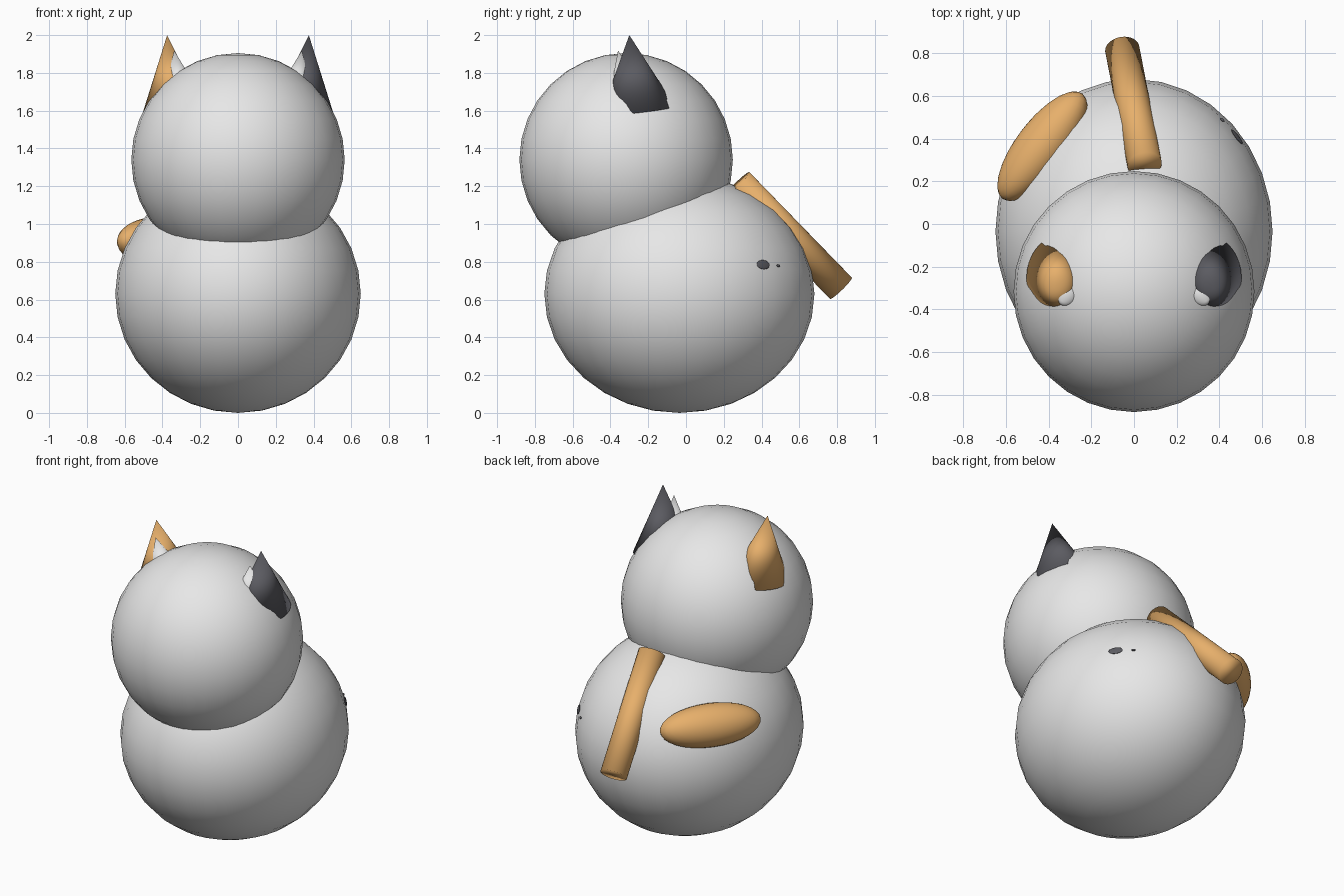
import bpy
import bmesh
from mathutils import Matrix, Vector

if "Cube" in bpy.data.objects:
    bpy.data.objects.remove(bpy.data.objects["Cube"])


def material(name, rgb):
    m = bpy.data.materials.new(name)
    m.diffuse_color = (*rgb, 1.0)
    m.use_nodes = True
    m.node_tree.nodes["Principled BSDF"].inputs["Base Color"].default_value = m.diffuse_color
    return m


GREY = material("light_grey", (0.8, 0.8, 0.8))
ORANGE = material("orange_fur", (0.87, 0.47, 0.16))
DARK = material("dark_fur", (0.105, 0.105, 0.12))


def finish(name, bm, matrix, mat):
    """Turn a bmesh into a smooth, single-colour object."""
    bm.transform(matrix)
    bmesh.ops.recalc_face_normals(bm, faces=bm.faces)
    for f in bm.faces:
        f.smooth = True
    me = bpy.data.meshes.new(name)
    bm.to_mesh(me)
    bm.free()
    me.materials.append(mat)
    ob = bpy.data.objects.new(name, me)
    bpy.context.collection.objects.link(ob)
    return ob


def frame(x_axis, y_axis, z_axis, origin):
    m = Matrix((x_axis, y_axis, z_axis)).transposed().to_4x4()
    m.translation = origin
    return m


def ellipsoid(name, center, radii, mat, x_axis=(1, 0, 0), z_axis=(0, 0, 1)):
    x, z = Vector(x_axis).normalized(), Vector(z_axis).normalized()
    y = z.cross(x).normalized()
    x = y.cross(z)
    bm = bmesh.new()
    bmesh.ops.create_uvsphere(bm, u_segments=32, v_segments=16, radius=1)
    return finish(name, bm, frame(x * radii[0], y * radii[1], z * radii[2], center), mat)


def tube(name, start, end, r_start, r_end, mat, squash=1.0):
    """Cone or cylinder from start to end; squash narrows it sideways."""
    a, b = Vector(start), Vector(end)
    z = (b - a).normalized()
    x = Vector((0, 1, 0)).cross(z).normalized()
    y = z.cross(x)
    bm = bmesh.new()
    bmesh.ops.create_cone(bm, cap_ends=True, segments=32, radius1=r_start,
                          radius2=r_end, depth=(b - a).length)
    bmesh.ops.remove_doubles(bm, verts=bm.verts, dist=1e-5)
    return finish(name, bm, frame(x * squash, y, z, (a + b) / 2), mat)


# Body and head
ellipsoid("body", (0, -0.035, 0.63), (0.65, 0.715, 0.63), GREY)
ellipsoid("head", (0, -0.317, 1.34), (0.565, 0.565, 0.565), GREY)

# Ears with paler inner cones
for side, s, mat in (("left", -1, ORANGE), ("right", 1, DARK)):
    tube(side + "_ear", (0.345 * s, -0.255, 1.6), (0.375 * s, -0.3, 2.0),
         0.2, 0, mat, squash=0.8)
    tube(side + "_inner_ear", (0.3 * s, -0.305, 1.66), (0.338 * s, -0.36, 1.918),
         0.11, 0, GREY)

# Tail lying down the back
tube("tail", (0.05, 0.278, 1.218), (-0.055, 0.82, 0.66), 0.081, 0.081, ORANGE)

# Fur patch on the left of the back
ellipsoid("orange_patch", (-0.43, 0.365, 0.91), (0.31, 0.13, 0.12), ORANGE,
          x_axis=(0.6, 0.8, 0.0), z_axis=(-0.707, 0.54, 0.458))

# Small dark spots on the right of the back
for i, (x, y, z, r) in enumerate(((0.485, 0.41, 0.785, 0.042), (0.415, 0.49, 0.78, 0.012))):
    n = (x / 0.4225, (y + 0.035) / 0.511, (z - 0.63) / 0.397)
    k = 1 / (x * n[0] + (y + 0.035) * n[1] + (z - 0.63) * n[2]) ** 0.5
    center = (x * k, -0.035 + (y + 0.035) * k, 0.63 + (z - 0.63) * k)
    ellipsoid("dark_spot_%d" % (i + 1), center, (r, r * 0.6, 0.006), DARK,
              x_axis=(-n[1], n[0], 0), z_axis=n)
